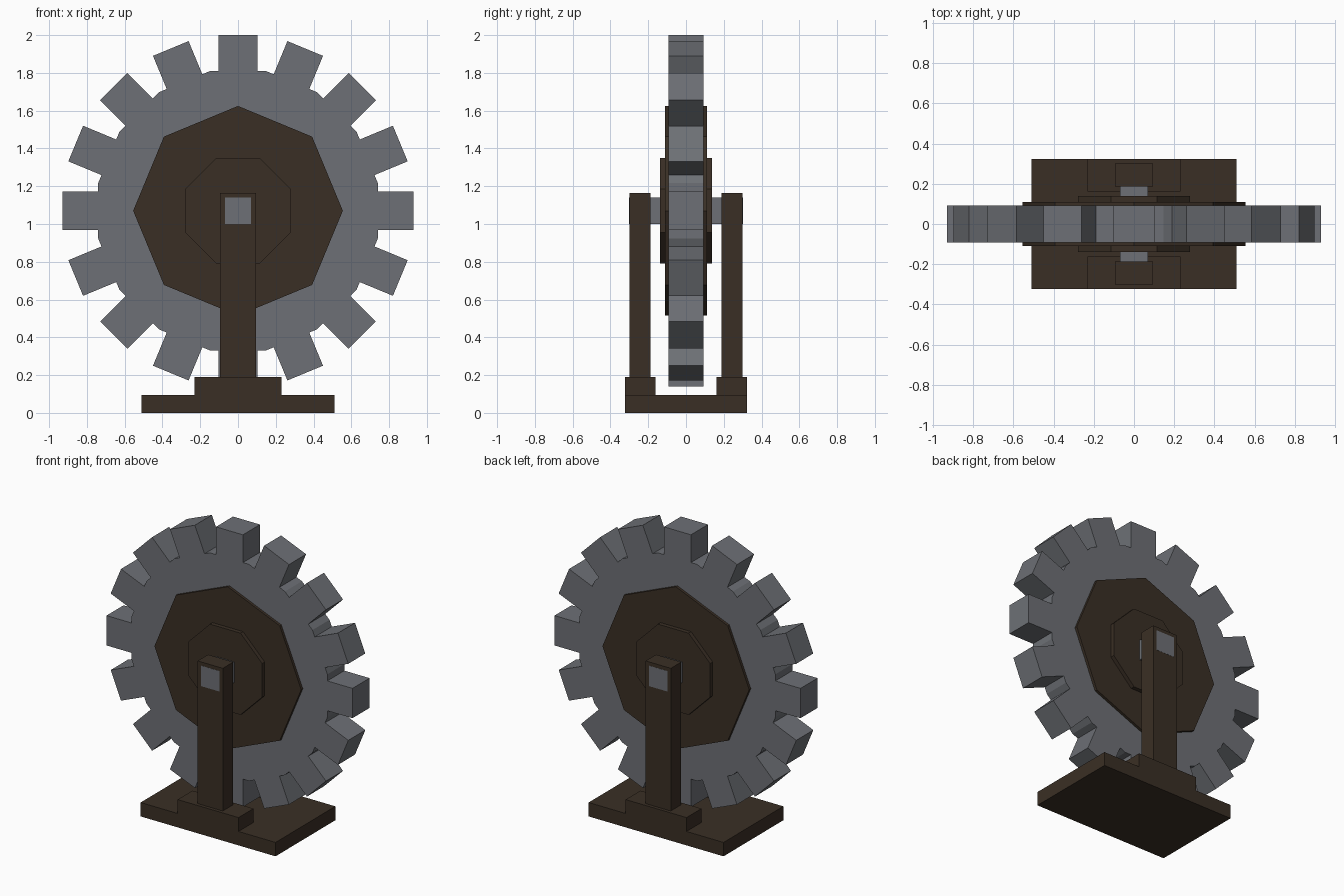
import bpy, bmesh, math

if "Cube" in bpy.data.objects:
    bpy.data.objects.remove(bpy.data.objects["Cube"])

AXLE_Z = 1.07


def material(name, rgb):
    m = bpy.data.materials.new(name)
    m.diffuse_color = (*rgb, 1)
    m.use_nodes = True
    m.node_tree.nodes["Principled BSDF"].inputs["Base Color"].default_value = m.diffuse_color
    return m


STEEL = material("grey_steel", (0.155, 0.163, 0.180))
WOOD = material("dark_brown_wood", (0.042, 0.028, 0.018))


def prism(name, profile, y0, y1, mat):
    """Extrude an (x, z) outline from y0 to y1."""
    bm = bmesh.new()
    face = bm.faces.new([bm.verts.new((x, y0, z)) for x, z in profile])
    ext = bmesh.ops.extrude_face_region(bm, geom=[face])
    verts = [g for g in ext["geom"] if isinstance(g, bmesh.types.BMVert)]
    bmesh.ops.translate(bm, verts=verts, vec=(0, y1 - y0, 0))
    bmesh.ops.recalc_face_normals(bm, faces=bm.faces)
    mesh = bpy.data.meshes.new(name)
    bm.to_mesh(mesh)
    bm.free()
    mesh.materials.append(mat)
    obj = bpy.data.objects.new(name, mesh)
    bpy.context.collection.objects.link(obj)
    return obj


def rect(half_w, z0, z1):
    return [(-half_w, z0), (half_w, z0), (half_w, z1), (-half_w, z1)]


def ring(radius, sides, offset):
    steps = [offset + math.tau * i / sides for i in range(sides)]
    return [(radius * math.sin(a), AXLE_Z + radius * math.cos(a)) for a in steps]


# Gear wheel: sixteen-sided disc with one square tooth on each side
TEETH, TIP, ROOT, HALF = 16, 0.93, 0.74, 0.102
corner = ROOT * math.tan(math.pi / TEETH)
tooth = [(-HALF, ROOT), (-HALF, TIP), (HALF, TIP), (HALF, ROOT), (corner, ROOT)]
gear = []
for i in range(TEETH):
    c, s = math.cos(math.tau * i / TEETH), math.sin(math.tau * i / TEETH)
    gear += [(x * c + z * s, AXLE_Z + z * c - x * s) for x, z in tooth]
prism("gear_wheel", gear, -0.092, 0.092, STEEL)

# Octagonal hub plates through the wheel, and the square axle
prism("hub_plate", ring(0.555, 8, 0), -0.11, 0.11, WOOD)
prism("hub_cap", ring(0.302, 8, math.pi / 8), -0.138, 0.138, WOOD)
prism("axle", rect(0.07, AXLE_Z - 0.07, AXLE_Z + 0.07), -0.301, 0.301, STEEL)

# Stand: base board, with a foot block and a post on each side
prism("base_board", rect(0.51, 0, 0.095), -0.323, 0.323, WOOD)
for side, label in ((-1, "front"), (1, "back")):
    prism(label + "_foot", rect(0.23, 0.095, 0.19), side * 0.162, side * 0.323, WOOD)
    prism(label + "_post", rect(0.095, 0.19, 1.165), side * 0.187, side * 0.30, WOOD)
